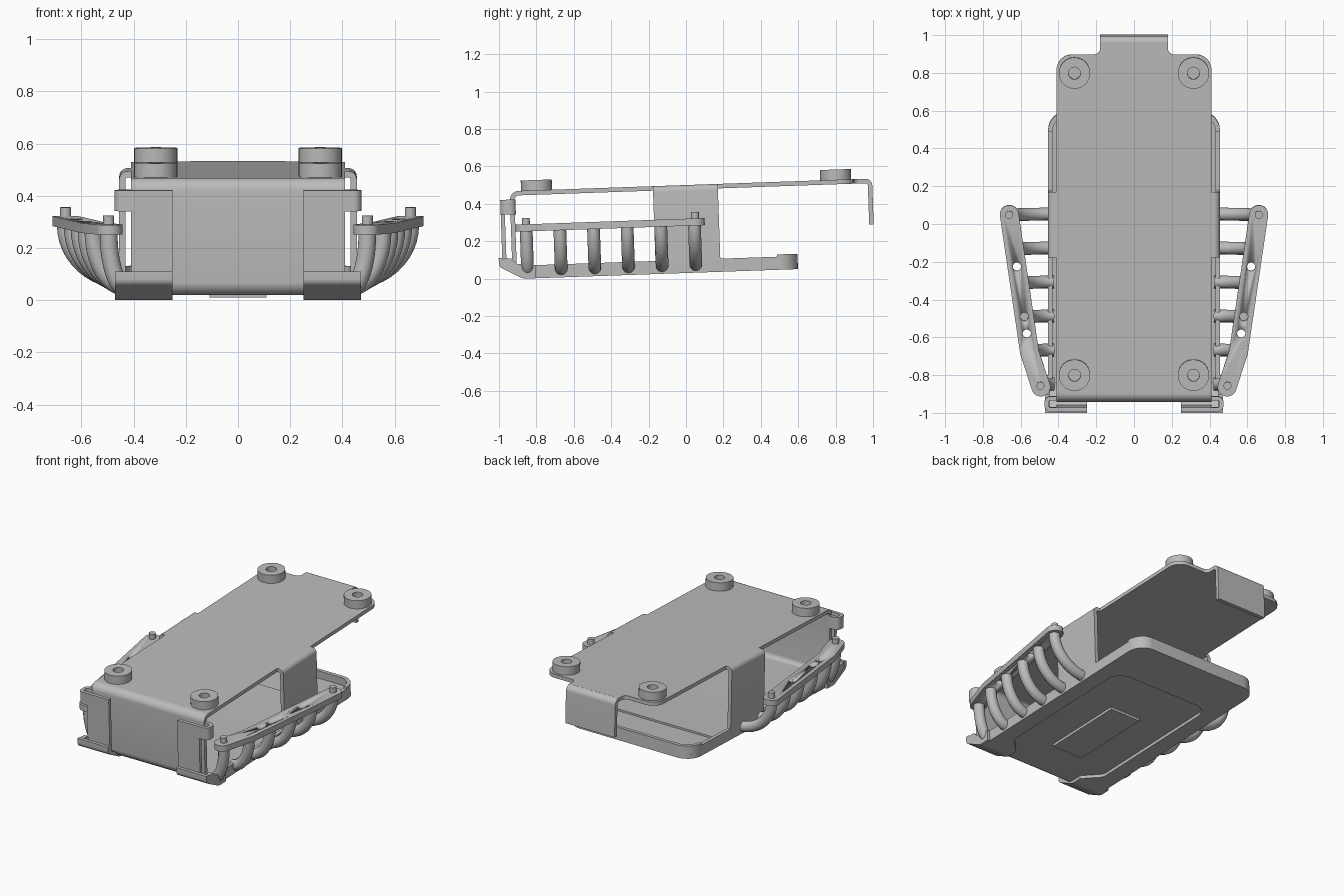
import bpy, bmesh, math
from mathutils import Vector, Matrix

cube = bpy.data.objects.get("Cube")
if cube:
    bpy.data.objects.remove(cube)

# One grey metal; the whole assembly leans up two degrees toward the back
GREY = (0.5, 0.5, 0.5, 1)
metal = bpy.data.materials.new("grey_metal")
metal.use_nodes = True
metal.diffuse_color = GREY
metal.node_tree.nodes["Principled BSDF"].inputs["Base Color"].default_value = GREY
TILT = Matrix.Rotation(math.radians(2), 4, 'X')


def finish(obj):
    obj.matrix_world = TILT
    obj.data.materials.append(metal)
    bpy.context.view_layer.update()
    if obj.type == 'MESH':
        bpy.ops.object.select_all(action='DESELECT')
        obj.select_set(True)
        bpy.context.view_layer.objects.active = obj
        bpy.ops.object.shade_smooth_by_angle(angle=math.radians(35))
    return obj


def mesh_object(name, bm):
    bmesh.ops.recalc_face_normals(bm, faces=bm.faces)
    mesh = bpy.data.meshes.new(name)
    bm.to_mesh(mesh)
    bm.free()
    obj = bpy.data.objects.new(name, mesh)
    bpy.context.collection.objects.link(obj)
    return finish(obj)


def fillet(points, closed=False, steps=6):
    """Round every corner given as (a, b, radius)."""
    out, n = [], len(points)
    for i, p in enumerate(points):
        c = Vector(p[:2])
        if len(p) < 3 or (not closed and i in (0, n - 1)):
            out.append(c)
            continue
        u = (Vector(points[i - 1][:2]) - c).normalized()
        v = (Vector(points[(i + 1) % n][:2]) - c).normalized()
        half = u.angle(v) / 2
        mid = c + (u + v).normalized() * p[2] / math.sin(half)
        a = c + u * p[2] / math.tan(half) - mid
        b = c + v * p[2] / math.tan(half) - mid
        out += [mid + a.lerp(b, k / steps).normalized() * p[2] for k in range(steps + 1)]
    return out


def thicken(path, width):
    """Closed outline of a band of even width around an open path."""
    left, right = [], []
    for i, p in enumerate(path):
        d1 = (p - path[i - 1]).normalized() if i else None
        d2 = (path[i + 1] - p).normalized() if i < len(path) - 1 else None
        d1, d2 = d1 or d2, d2 or d1
        d = (d1 + d2).normalized()
        off = Vector((-d.y, d.x)) * width / 2 / d.dot(d1)
        left.append(p + off)
        right.append(p - off)
    return left + right[::-1]


def prism(name, outline, axis, lo, hi, side=1):
    """Extrude an outline, drawn in the other two axes, along the given axis."""
    slot = 'xyz'.index(axis)
    bm = bmesh.new()

    def place(p, h):
        co = [p[0], p[1]]
        co.insert(slot, h)
        return bm.verts.new((co[0] * side, co[1], co[2]))

    base = [place(p, lo) for p in outline]
    top = [place(p, hi) for p in outline]
    bm.faces.new(base)
    bm.faces.new(top)
    for i in range(len(base)):
        bm.faces.new((base[i - 1], base[i], top[i], top[i - 1]))
    return mesh_object(name, bm)


def band(name, path, width, axis, lo, hi, side=1):
    return prism(name, thicken(fillet(path), width), axis, lo, hi, side)


def box(name, x, y, z, side=1):
    outline = [(x[0], y[0]), (x[1], y[0]), (x[1], y[1]), (x[0], y[1])]
    return prism(name, outline, 'z', z[0], z[1], side)


def cylinder(name, x, y, radius, lo, hi):
    ring = [(x + radius * math.cos(a * math.tau / 24), y + radius * math.sin(a * math.tau / 24))
            for a in range(24)]
    return prism(name, ring, 'z', lo, hi)


def mirrored(half):
    """Complete a symmetric outline from its +x half."""
    return half + [(-p[0],) + tuple(p[1:]) for p in reversed(half)]


# Folded shell: top plate, front wall running under the floor, and rear lip
plate = mirrored([(0.41, -0.87), (0.41, 0.915, 0.08), (0.18, 0.915, 0.03), (0.18, 0.98)])
prism("top_plate", fillet(plate, True), 'z', 0.476, 0.5)
band("front_wall_and_floor", [(-0.87, 0.488), (-0.914, 0.488, 0.035), (-0.914, 0.062, 0.04),
                              (0.3, 0.062)], 0.024, 'x', -0.41, 0.41)
band("rear_lip", [(0.97, 0.488), (1.001, 0.488, 0.025), (1.001, 0.255)], 0.024, 'x', -0.18, 0.18)

# Lower tray: open underside ring, floor, upright rim and rear ledge
outer = mirrored([(0.455, -0.84), (0.455, 0.6, 0.1)])
opening = mirrored([(-0.25, -0.84), (-0.25, -0.8), (-0.35, -0.7, 0.05), (-0.35, 0.27, 0.09)])
prism("tray_underside", fillet(outer + opening, True), 'z', 0.03, 0.055)
floor = mirrored([(0.44, -0.84), (0.44, 0.585, 0.09)])
prism("tray_floor", fillet(floor, True), 'z', 0.051, 0.062)
band("tray_rim", mirrored([(0.443, -0.86), (0.443, 0.588, 0.09)]), 0.024, 'z', 0.031, 0.1)
band("tray_rear_ledge", mirrored([(0.443, 0.49), (0.443, 0.588, 0.09)]), 0.024, 'z', 0.09, 0.112)
box("underside_pad", (-0.11, 0.11), (-0.62, -0.08), (0.033, 0.055))

# Mounting feet with centre holes on the top plate
for x in (-0.315, 0.315):
    for y in (-0.782, 0.818):
        bm = bmesh.new()
        corners = [bm.verts.new((x + r, y, z)) for r, z in
                   ((0.032, 0.498), (0.083, 0.498), (0.083, 0.555), (0.032, 0.555))]
        edges = [bm.edges.new((corners[i - 1], corners[i])) for i in range(4)]
        bmesh.ops.spin(bm, geom=corners + edges, cent=(x, y, 0), axis=(0, 0, 1),
                       angle=math.tau, steps=32)
        bmesh.ops.remove_doubles(bm, verts=bm.verts, dist=0.0001)
        mesh_object("mounting_foot", bm)


def rail_x(y):
    """Centre of the cranked side rail at a given depth."""
    return 0.553 + (y + 0.67) * (0.147 if y > -0.67 else 0.33)


for side, label in ((1, "left"), (-1, "right")):
    # Side strap joining the tray to the top plate
    band(label + "_side_strap", [(0.41, 0.488), (0.443, 0.488, 0.02), (0.443, 0.04)],
         0.024, 'y', -0.16, 0.187, side)

    # Front latch: upright plate, wrapped upper hook and curled lower hook
    box(label + "_latch_plate", (0.25, 0.41), (-0.978, -0.956), (0.1, 0.455), side)
    band(label + "_upper_hook", [(0.25, -0.967), (0.462, -0.967, 0.02), (0.462, -0.908, 0.02),
                                 (0.4, -0.908)], 0.022, 'z', 0.375, 0.455, side)
    band(label + "_lower_hook", [(-0.986, 0.145), (-0.986, 0.105, 0.02), (-0.87, 0.041, 0.08),
                                 (-0.8, 0.041)], 0.022, 'x', 0.25, 0.472, side)
    prism(label + "_hook_cheek", [(-0.985, 0.14), (-0.98, 0.1), (-0.87, 0.04), (-0.8, 0.035),
                                  (-0.8, 0.1), (-0.9, 0.11), (-0.93, 0.14)],
          'x', 0.445, 0.471, side)

    # Cranked side rail with rounded ends, three holes and two pins
    path = [Vector((rail_x(y), y)) for y in (0.11, -0.67, -0.9)]
    rim = [(p.x, p.y) if i in (1, 4) else (p.x, p.y, 0.049)
           for i, p in enumerate(thicken(path, 0.1))]
    rail = prism(label + "_rail", fillet(rim, True), 'z', 0.282, 0.32, side)
    for y in (-0.57, -0.48, -0.215):
        cutter = cylinder("hole_cutter", rail_x(y) * side, y, 0.022, 0.25, 0.36)
        cutter.hide_render = True
        cut = rail.modifiers.new("hole", 'BOOLEAN')
        cut.operation, cut.solver, cut.object = 'DIFFERENCE', 'EXACT', cutter
        bpy.context.view_layer.objects.active = rail
        bpy.ops.object.modifier_apply(modifier=cut.name)
        bpy.data.objects.remove(cutter)
    for y in (0.06, -0.845):
        cylinder(label + "_rail_pin", rail_x(y) * side, y, 0.021, 0.3, 0.354)

    # Six bent tubes from the tray up to the rail
    for i in range(6):
        y = 0.055 - i * 0.18
        reach = rail_x(y) - 0.425
        curve = bpy.data.curves.new(label + "_tube", 'CURVE')
        curve.dimensions = '3D'
        curve.bevel_depth = 0.034
        curve.bevel_resolution = 4
        curve.use_fill_caps = True
        spline = curve.splines.new('POLY')
        spline.points.add(12)
        for k, point in enumerate(spline.points):
            a = k / 12 * math.pi / 2
            point.co = ((0.425 + reach * math.cos(a)) * side, y, 0.284 - 0.212 * math.sin(a), 1)
        spline.use_smooth = True
        tube = bpy.data.objects.new(label + "_tube", curve)
        bpy.context.collection.objects.link(tube)
        finish(tube)
